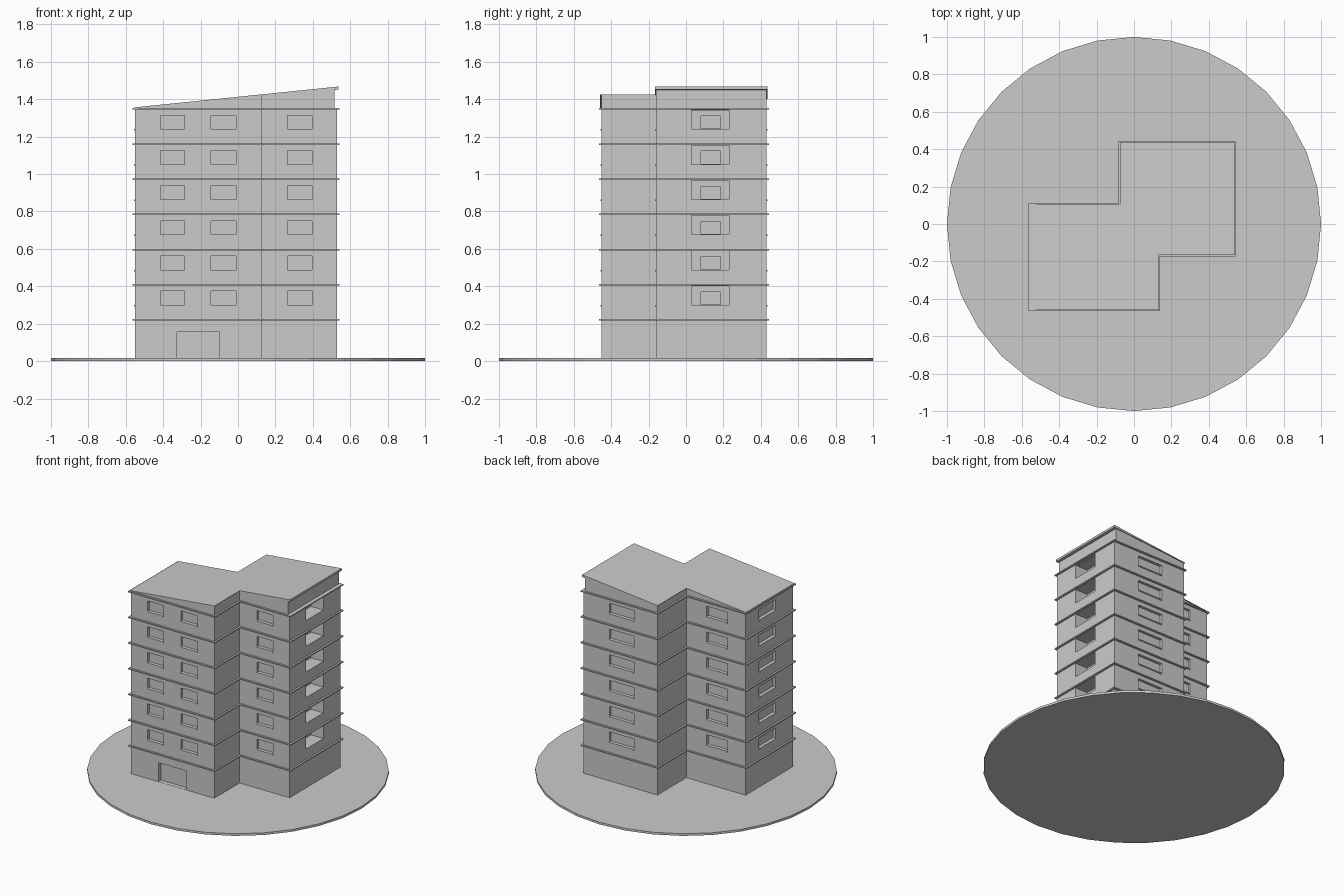
import bpy, bmesh
from mathutils import Vector

if "Cube" in bpy.data.objects:
    bpy.data.objects.remove(bpy.data.objects["Cube"])

FLOOR, PITCH, N = 0.222, 0.188, 6


def outline(d=0.0, dr=None):
    """Stepped footprint pushed outward by d (dr on the far right)."""
    dr = d if dr is None else dr
    x0, x1, x2, x3 = -0.55 - d, -0.07 - d, 0.125 + d, 0.53 + dr
    y0, y1, y2, y3 = -0.453 - d, -0.16 - d, 0.097 + d, 0.43 + d
    return [(x0, y0), (x2, y0), (x2, y1), (x3, y1), (x3, y3), (x1, y3), (x1, y2), (x0, y2)]


def make(name, bm):
    bmesh.ops.recalc_face_normals(bm, faces=bm.faces)
    me = bpy.data.meshes.new(name)
    bm.to_mesh(me)
    bm.free()
    ob = bpy.data.objects.new(name, me)
    bpy.context.collection.objects.link(ob)
    return ob


def loft(bm, low, high, z0, z1):
    """Closed solid between two outlines; z values may depend on x."""
    f0 = z0 if callable(z0) else lambda x: z0
    f1 = z1 if callable(z1) else lambda x: z1
    a = [bm.verts.new((x, y, f0(x))) for x, y in low]
    b = [bm.verts.new((x, y, f1(x))) for x, y in high]
    bm.faces.new(a[::-1])
    bm.faces.new(b)
    for i in range(len(a)):
        j = (i + 1) % len(a)
        bm.faces.new((a[i], a[j], b[j], b[i]))


def box(bm, lo, hi):
    rect = [(lo[0], lo[1]), (hi[0], lo[1]), (hi[0], hi[1]), (lo[0], hi[1])]
    loft(bm, rect, rect, lo[2], hi[2])


def opening(bm, axis, wall, side, u0, u1, z0, z1, inner, outer):
    """Box across a wall plane: from `inner` behind it to `outer` in front."""
    a, b = sorted((wall - side * inner, wall + side * outer))
    if axis == 'y':
        box(bm, (u0, a, z0), (u1, b, z1))
    else:
        box(bm, (a, u0, z0), (b, u1, z1))


# Round base
bm = bmesh.new()
bmesh.ops.create_cone(bm, cap_ends=True, segments=32, radius1=1, radius2=1, depth=0.016)
bmesh.ops.translate(bm, verts=bm.verts, vec=Vector((0, 0, 0.008)))
make("ground_disc", bm)

# Main walls
bm = bmesh.new()
loft(bm, outline(), outline(), 0.01, FLOOR + N * PITCH)
walls = make("walls", bm)

# Windows: axis of the wall normal, wall position, facing, span
windows = [
    ('y', -0.453, -1, -0.415, -0.285),
    ('y', -0.453, -1, -0.145, -0.012),
    ('y', -0.16, -1, 0.265, 0.395),
    ('y', 0.43, 1, 0.12, 0.32),
    ('y', 0.097, 1, -0.405, -0.235),
    ('x', -0.55, -1, -0.25, -0.06),
]
cut, sills = bmesh.new(), bmesh.new()
cut2 = bmesh.new()
for i in range(N):
    z = FLOOR + i * PITCH
    for w in windows:
        opening(cut, *w, z + 0.078, z + 0.152, 0.02, 0.05)
        opening(sills, *w, z + 0.070, z + 0.078, 0.0, 0.005)
    # Balcony recess and the window inside it
    opening(cut, 'x', 0.53, 1, 0.03, 0.23, z + 0.078, z + 0.18, 0.1, 0.05)
    opening(cut2, 'x', 0.43, 1, 0.08, 0.185, z + 0.081, z + 0.148, 0.02, 0.02)
# Entrance
opening(cut, 'y', -0.453, -1, -0.325, -0.1, 0.017, 0.155, 0.03, 0.05)
make("window_sills", sills)

for name, b in (("opening_cutter", cut), ("inner_cutter", cut2)):
    c = make(name, b)
    c.hide_render = True
    m = walls.modifiers.new(name, 'BOOLEAN')
    m.operation, m.solver, m.object = 'DIFFERENCE', 'EXACT', c
    dg = bpy.context.evaluated_depsgraph_get()
    me = bpy.data.meshes.new_from_object(walls.evaluated_get(dg))
    walls.modifiers.clear()
    walls.data = me
    bpy.data.objects.remove(c)

# Floor ledges
bm = bmesh.new()
for i in range(N + 1):
    z = FLOOR + i * PITCH
    loft(bm, outline(0.013), outline(0.013), z - 0.006, z + 0.002)
make("floor_ledges", bm)


# Single-pitch roof: attic wedge and thin overhanging sheet
def slope(x):
    return 1.356 + (x + 0.56) * 0.102


bm = bmesh.new()
loft(bm, outline(0, -0.015), outline(0, -0.015), 1.34, lambda x: slope(x) - 0.003)
make("attic_wall", bm)
bm = bmesh.new()
loft(bm, outline(0.006), outline(0.006), lambda x: slope(x) - (0.016 if x > 0.5 else 0.004), slope)
make("roof", bm)
